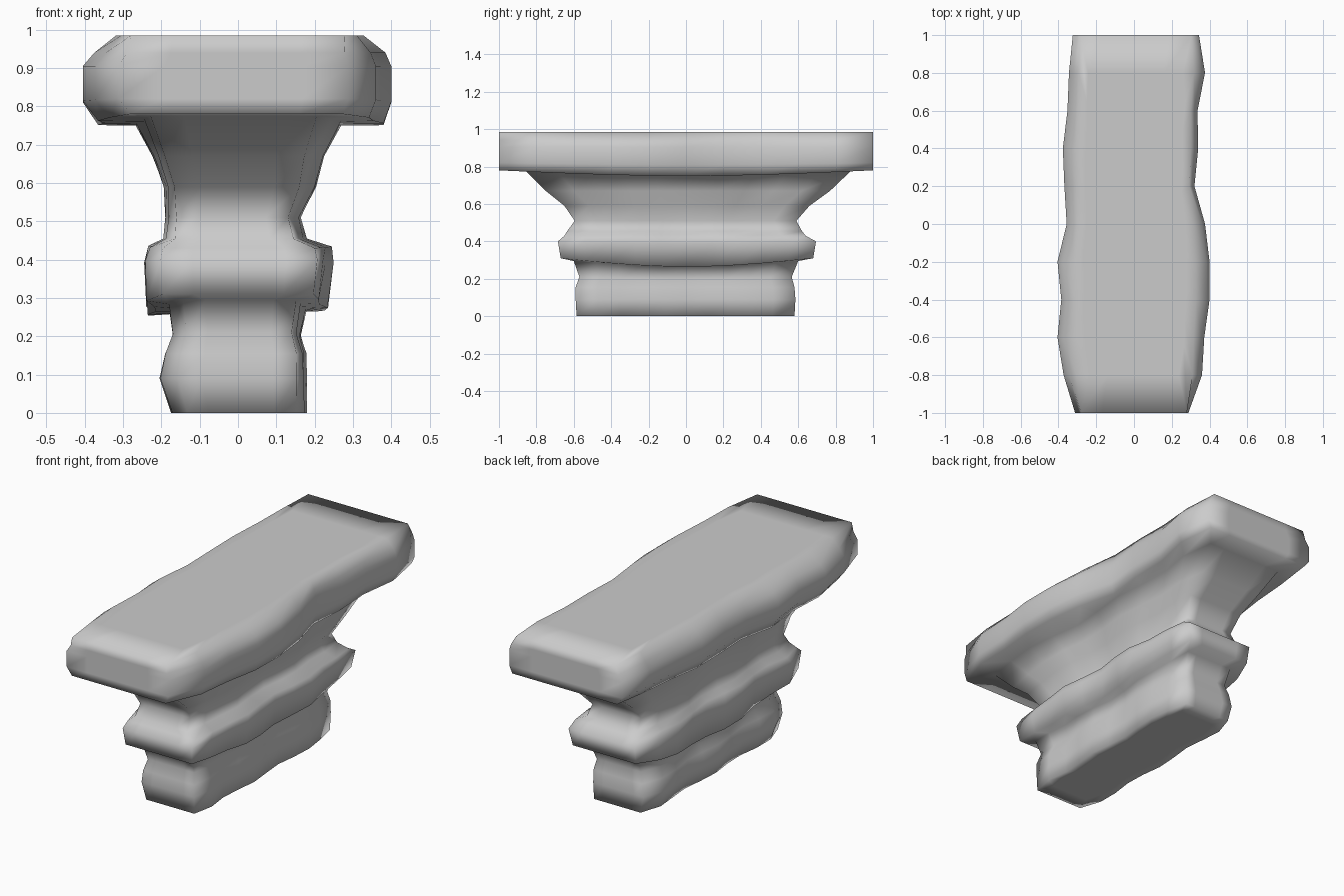
import bpy, bmesh, math

if "Cube" in bpy.data.objects:
    bpy.data.objects.remove(bpy.data.objects["Cube"])

# side outline of the slab, front to back, relative to its widest half-width
LEFT = [.77, .92, 1.0, .95, 1.0, .88, .91, .93, .87, .85, .80]
RIGHT = [.72, .90, .93, 1.0, 1.0, .94, .80, .85, .84, .94, .86]
N = len(LEFT)

# carved profile: z, left half-width, right half-width, front reach, back reach, z sag
PROFILE = [
    (.00, .175, .18, .585, .58, 0),
    (.09, .205, .18, .59, .585, 0),
    (.155, .19, .18, .59, .58, 0),
    (.21, .17, .165, .57, .565, .01),
    (.295, .18, .18, .60, .60, .03),
    (.31, .24, .235, .67, .68, .045),
    (.40, .245, .25, .685, .695, .01),
    (.43, .235, .245, .65, .64, -.005),
    (.455, .195, .18, .635, .62, 0),
    (.51, .19, .165, .595, .59, 0),
    (.59, .195, .205, .65, .66, 0),
    (.67, .225, .225, .75, .77, 0),
    (.775, .27, .27, .855, .88, .025),
    (.78, .365, .38, 1.0, 1.0, .03),
    (.82, .405, .40, 1.0, 1.0, .01),
    (.905, .405, .40, 1.0, 1.0, 0),
    (.94, .375, .385, 1.0, 1.0, 0),
    (.985, .335, .345, 1.0, 1.0, 0),
]


def ring(bm, k, row, inset=1.0):
    z, xl, xr, front, back, sag = row
    left, right = [], []
    for i in range(N):
        t = i / (N - 1)
        y = -front + t * (front + back)
        for side, width, table, out in ((-1, xl, LEFT, left), (1, xr, RIGHT, right)):
            if z >= .78:
                f = table[i]
                if z > .95:
                    f = .5 * f + .45
            else:
                # weathered waviness, with narrower ends
                f = .94 + .06 * math.sin(i * 1.7 + side + k * .25)
                if i in (0, N - 1):
                    f *= .85
            dip = sag * math.sin(math.pi * t) * (1.25 if side < 0 and z < .5 else 1)
            out.append((side * width * f * inset, y, z - dip))

    def end(a, b):
        # two extra points across each end keep the smooth shading near the corners
        return [tuple(p + (q - p) * s for p, q in zip(a, b)) for s in (.2, .8)]
    points = right + end(right[-1], left[-1]) + left[::-1] + end(left[0], right[0])
    return [bm.verts.new(p) for p in points]


# one lofted stone body through every ring, ending in flat inset caps
bm = bmesh.new()
rings = [ring(bm, 0, (0, .175, .18, .50, .50, 0), .75)]
rings += [ring(bm, k, row) for k, row in enumerate(PROFILE)]
rings.append(ring(bm, 0, (.985, .335, .345, .80, .80, 0), .85))
for a, b in zip(rings, rings[1:]):
    for i in range(len(a)):
        j = (i + 1) % len(a)
        bm.faces.new((a[i], a[j], b[j], b[i]))
bm.faces.new(rings[0][::-1])
bm.faces.new(rings[-1])
bmesh.ops.recalc_face_normals(bm, faces=bm.faces)
mesh = bpy.data.meshes.new("stone_corbel")
bm.to_mesh(mesh)
bm.free()
body = bpy.data.objects.new("stone_corbel", mesh)
bpy.context.collection.objects.link(body)
bpy.context.view_layer.objects.active = body
body.select_set(True)
bpy.ops.object.shade_smooth_by_angle(angle=math.radians(95))
